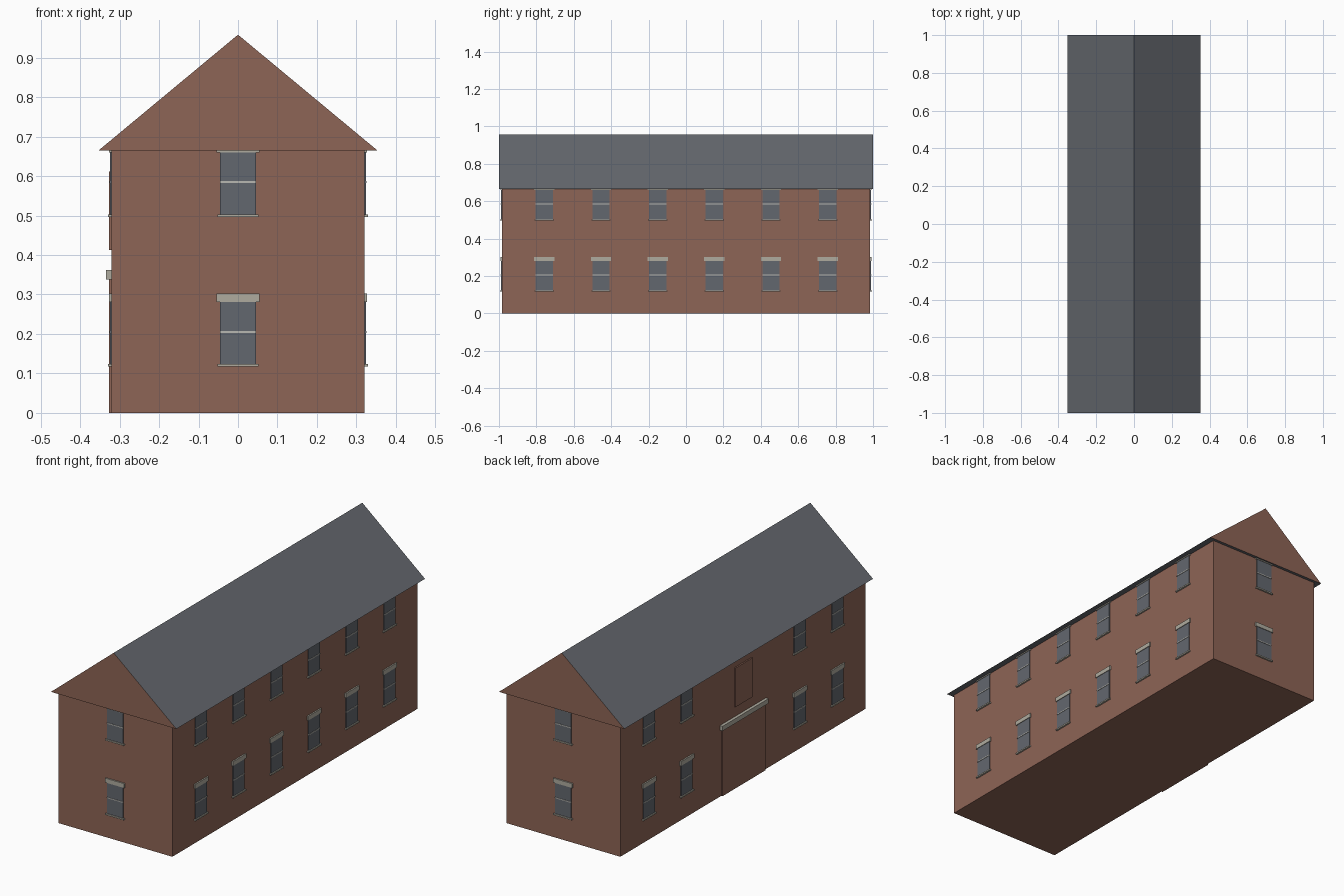
import bpy
import bmesh
from mathutils import Vector

cube = bpy.data.objects.get("Cube")
if cube:
    bpy.data.objects.remove(cube, do_unlink=True)


def material(name, rgb):
    mat = bpy.data.materials.new(name)
    mat.use_nodes = True
    mat.diffuse_color = (*rgb, 1)
    mat.node_tree.nodes["Principled BSDF"].inputs["Base Color"].default_value = (*rgb, 1)
    return mat


BRICK = material("red_brick", (0.27, 0.128, 0.092))
SLATE = material("grey_slate", (0.128, 0.138, 0.155))
GLASS = material("window_glass", (0.124, 0.136, 0.158))
STONE = material("pale_stone", (0.43, 0.41, 0.345))
BAR = material("window_bar_paint", (0.48, 0.48, 0.45))

HALF_X, HALF_Y, EAVE, RIDGE = 0.32, 0.985, 0.665, 0.958
SINK = 0.004  # how far applied parts reach into the wall

# Each wall: outward normal and distance from the centre
WALLS = {
    "front": (Vector((0, -1, 0)), HALF_Y),
    "back": (Vector((0, 1, 0)), HALF_Y),
    "left": (Vector((1, 0, 0)), HALF_X),
    "right": (Vector((-1, 0, 0)), HALF_X),
}


def finish(name, bm, mats):
    bmesh.ops.recalc_face_normals(bm, faces=bm.faces)
    mesh = bpy.data.meshes.new(name)
    bm.to_mesh(mesh)
    bm.free()
    for mat in mats:
        mesh.materials.append(mat)
    obj = bpy.data.objects.new(name, mesh)
    bpy.context.collection.objects.link(obj)
    return obj


def add_box(bm, center, size, slot=0):
    verts = bmesh.ops.create_cube(bm, size=1)["verts"]
    for v in verts:
        v.co = Vector(center) + v.co * Vector(size)
        for face in v.link_faces:
            face.material_index = slot


def wall_box(bm, wall, along, width, z0, z1, depth, slot=0):
    """Box standing out of a wall by depth, at a place along it."""
    normal, dist = WALLS[wall]
    tangent = Vector((abs(normal.y), abs(normal.x), 0))
    center = normal * (dist + (depth - SINK) / 2) + tangent * along
    center.z = (z0 + z1) / 2
    size = tangent * width + Vector((abs(normal.x), abs(normal.y), 0)) * (depth + SINK)
    size.z = z1 - z0
    add_box(bm, center, size, slot)


def window(name, wall, along, base):
    bm = bmesh.new()
    wall_box(bm, wall, along, 0.092, base, base + 0.162, 0.004, 0)             # pane
    wall_box(bm, wall, along, 0.092, base + 0.083, base + 0.088, 0.006, 1)     # meeting bar
    wall_box(bm, wall, along, 0.104, base - 0.003, base + 0.004, 0.009, 2)     # sill
    wall_box(bm, wall, along, 0.108, base + 0.161, base + 0.183, 0.007, 2)     # lintel
    finish(name, bm, [GLASS, BAR, STONE])


# Brick body
bm = bmesh.new()
add_box(bm, (0, 0, EAVE / 2), (2 * HALF_X, 2 * HALF_Y, EAVE))
finish("brick_walls", bm, [BRICK])

# Gabled roof: a triangular prism with brick ends
bm = bmesh.new()
profile = [(-0.353, EAVE), (0.353, EAVE), (0, RIDGE)]
gable = bm.faces.new([bm.verts.new((x, -1, z)) for x, z in profile])
ends = bmesh.ops.extrude_face_region(bm, geom=[gable], use_keep_orig=True)["geom"]
for v in ends:
    if isinstance(v, bmesh.types.BMVert):
        v.co.y = 1
bm.normal_update()
for face in bm.faces:
    face.material_index = 1 if abs(face.normal.y) > 0.9 else 0
finish("gabled_roof", bm, [SLATE, BRICK])

# Windows on two storeys
for storey, base in (("lower", 0.12), ("upper", 0.499)):
    for wall in ("front", "back"):
        window(f"{wall}_{storey}_window", wall, 0, base)
    for i in range(6):
        along = (i - 2.5) * 0.303
        window(f"left_{storey}_window_{i + 1}", "left", along, base)
        if i not in (2, 3):
            window(f"right_{storey}_window_{i + 1}", "right", along, base)

# Wide doorway with its beam, and the loading door above it
for name, width, z0, z1, depth, mat in (
    ("wide_door", 0.345, 0, 0.34, 0.007, BRICK),
    ("door_beam", 0.37, 0.338, 0.362, 0.015, STONE),
    ("loading_door", 0.137, 0.413, 0.612, 0.007, BRICK),
):
    bm = bmesh.new()
    wall_box(bm, "right", 0, width, z0, z1, depth)
    finish(name, bm, [mat])
